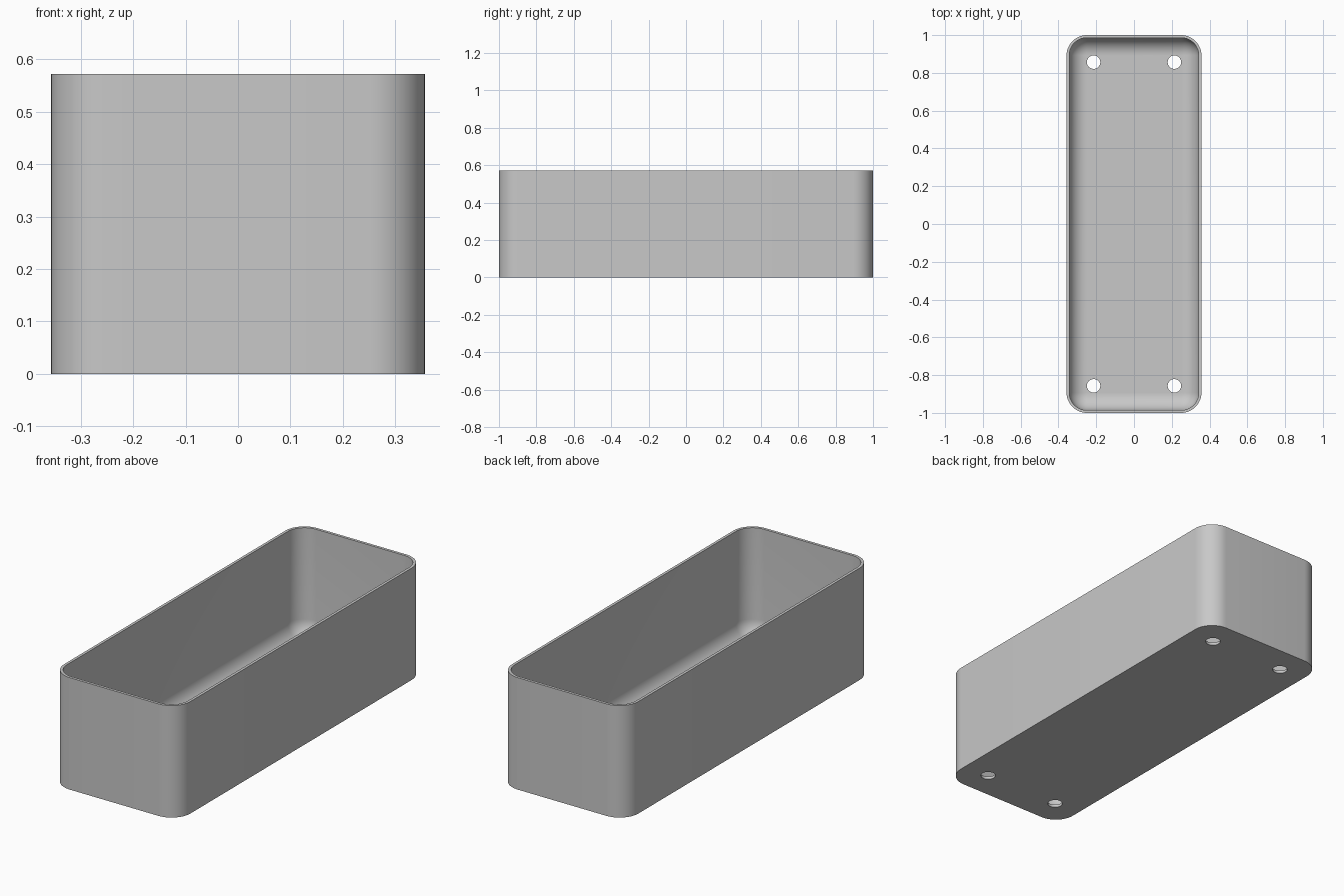
import bpy, bmesh
from math import sin, cos, pi, radians

cube = bpy.data.objects.get("Cube")
if cube:
    bpy.data.objects.remove(cube, do_unlink=True)

HALF_X, HALF_Y, HEIGHT = 0.357, 1.0, 0.572
CORNER, WALL, FILLET = 0.107, 0.0143, 0.091
SEGMENTS = 12

grey = bpy.data.materials.new("light grey")
grey.use_nodes = True
colour = (0.58, 0.58, 0.58, 1)
grey.diffuse_color = colour
grey.node_tree.nodes["Principled BSDF"].inputs["Base Color"].default_value = colour


def rounded_ring(bm, inset, z):
    """Rounded rectangle of vertices, inset from the outer wall."""
    radius = CORNER - inset
    verts = []
    for corner, (sx, sy) in enumerate([(1, 1), (-1, 1), (-1, -1), (1, -1)]):
        for i in range(SEGMENTS + 1):
            a = (corner + i / SEGMENTS) * pi / 2
            verts.append(bm.verts.new((sx * (HALF_X - CORNER) + radius * cos(a),
                                       sy * (HALF_Y - CORNER) + radius * sin(a), z)))
    return verts


# Open tray: outer wall, rim, inner wall, curved fillet, floor
bm = bmesh.new()
profile = [(0, 0), (0, HEIGHT), (WALL, HEIGHT)]
for i in range(SEGMENTS + 1):
    a = i / SEGMENTS * pi / 2
    profile.append((WALL + FILLET * (1 - cos(a)), WALL + FILLET * (1 - sin(a))))
rings = [rounded_ring(bm, inset, z) for inset, z in profile]
for low, high in zip(rings, rings[1:]):
    for i in range(len(low)):
        j = (i + 1) % len(low)
        bm.faces.new((low[i], low[j], high[j], high[i]))
bm.faces.new(rings[0][::-1])
bm.faces.new(rings[-1])
bmesh.ops.recalc_face_normals(bm, faces=bm.faces)
mesh = bpy.data.meshes.new("planter_tray")
bm.to_mesh(mesh)
bm.free()
tray = bpy.data.objects.new("planter_tray", mesh)
bpy.context.collection.objects.link(tray)
mesh.materials.append(grey)

# Four drain holes through the floor
for sx in (-1, 1):
    for sy in (-1, 1):
        bpy.ops.mesh.primitive_cylinder_add(vertices=32, radius=0.0357, depth=0.1,
                                            location=(sx * 0.214, sy * 0.857, 0))
        cutter = bpy.context.object
        cutter.name = "drain_hole_cutter"
        cutter.data.materials.append(grey)
        cut = tray.modifiers.new("drain_hole", 'BOOLEAN')
        cut.operation, cut.solver, cut.object = 'DIFFERENCE', 'EXACT', cutter
        bpy.ops.object.select_all(action='DESELECT')
        tray.select_set(True)
        bpy.context.view_layer.objects.active = tray
        bpy.ops.object.modifier_apply(modifier=cut.name)
        bpy.data.objects.remove(cutter, do_unlink=True)

bpy.ops.object.shade_smooth_by_angle(angle=radians(30))
